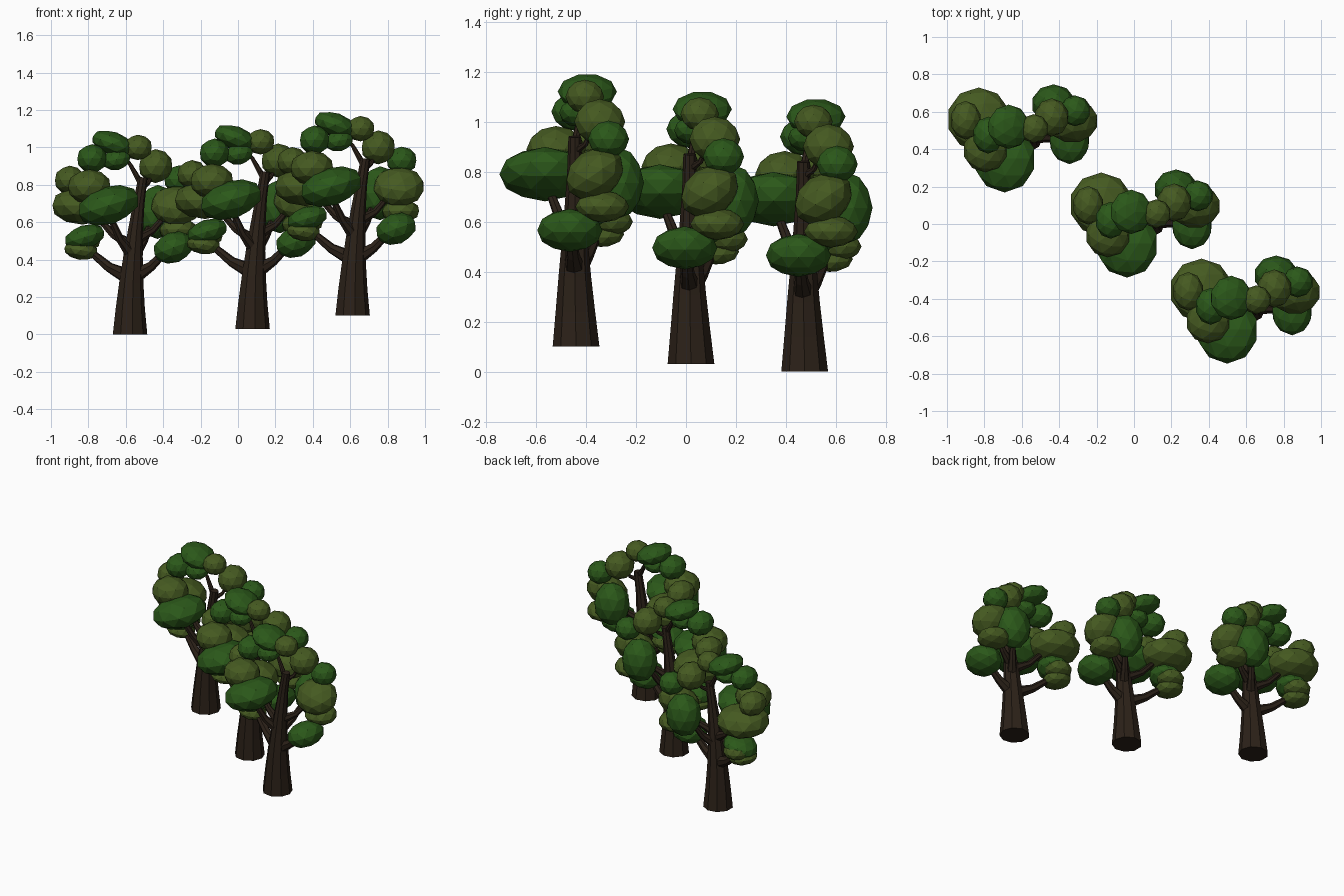
import bpy, bmesh
from math import cos, sin, pi
from mathutils import Vector, Euler, Matrix

if "Cube" in bpy.data.objects:
    bpy.data.objects.remove(bpy.data.objects["Cube"])


def material(name, r, g, b):
    m = bpy.data.materials.new(name)
    m.diffuse_color = (r, g, b, 1)
    m.use_nodes = True
    m.node_tree.nodes["Principled BSDF"].inputs["Base Color"].default_value = m.diffuse_color
    return m


BARK = material("bark", 0.024, 0.015, 0.009)
GREEN = material("green_leaves", 0.024, 0.098, 0.010)
OLIVE = material("olive_leaves", 0.060, 0.102, 0.015)
parts = {}


def finish(bm, name, mat):
    me = bpy.data.meshes.new(name)
    bmesh.ops.recalc_face_normals(bm, faces=bm.faces[:])
    bm.to_mesh(me)
    bm.free()
    me.materials.append(mat)
    parts[name] = me


def tube(name, pos, radii, sides):
    """Tapered limb along a list of points."""
    bm = bmesh.new()
    rings = []
    for i, (p, r) in enumerate(zip(pos, radii)):
        d = pos[min(i + 1, len(pos) - 1)] - pos[max(i - 1, 0)]
        if p.z == 0:
            d = Vector((0, 0, 1))
        q = Vector((0, 0, 1)).rotation_difference(d.normalized())
        angles = [2 * pi * k / sides for k in range(sides)]
        rings.append([bm.verts.new(p + q @ Vector((r * cos(a), r * sin(a), 0))) for a in angles])
    for a, b in zip(rings, rings[1:]):
        for k in range(sides):
            n = (k + 1) % sides
            bm.faces.new((a[k], a[n], b[n], b[k]))
    bm.faces.new(rings[0][::-1])
    bm.faces.new(rings[-1])
    finish(bm, name, BARK)


def trunk_point(z):
    return Vector((0.1 * z * z, -0.005 * min(1, z * 4), z))


def trunk_radius(z):
    return 0.026 + 0.069 * max(0, 1 - z / 0.8) ** 1.25


def branch(name, z, end, sag=0.03):
    """Limb leaving the trunk at height z and sweeping up to its end."""
    a, b, r = trunk_point(z), Vector(end), trunk_radius(z) * 0.7
    tube(name, [a, a.lerp(b, 0.5) - Vector((0, 0, sag)), b], [r, r * 0.6, r * 0.4], 7)


def leaf(name, mat, x, y, z, size, height, wide=1, tilt_x=0, tilt_y=0):
    """Faceted foliage clump; wide stretches it front to back."""
    bm = bmesh.new()
    bmesh.ops.create_icosphere(bm, subdivisions=2, radius=1.03)
    bm.transform(Matrix.LocRotScale(Vector((x, y, z)), Euler((tilt_x, tilt_y, 0)),
                                    Vector((size, size * wide, height))))
    finish(bm, name, mat)


# trunk and limbs
levels = [0.14 * i for i in range(7)]
tube("trunk", [trunk_point(z) for z in levels], [trunk_radius(z) for z in levels], 9)
branch("upper_left_branch", 0.8, (-.06, .03, .98), -.02)
branch("upper_right_branch", 0.78, (.14, .08, .9))
branch("low_right_branch", 0.3, (.22, -.02, .47), .02)
branch("low_left_branch", 0.3, (-.23, .09, .46), .02)
branch("front_branch", 0.42, (-.12, -.12, .66))
branch("mid_left_branch", 0.47, (-.2, .07, .66))
branch("rear_branch", 0.42, (.13, .14, .63))
branch("mid_right_branch", 0.5, (.22, .07, .67))

# crown
leaf("crown_top", GREEN, -.09, .045, 1.02, .115, .062, tilt_y=.35)
leaf("crown_top_small", OLIVE, .045, .035, 1.0, .075, .066)
leaf("crown_middle", GREEN, -.07, .01, .935, .075, .055, tilt_y=-.2)
leaf("crown_left", GREEN, -.2, 0, .94, .08, .075, wide=1.2)
leaf("crown_right", OLIVE, .14, .095, .9, .09, .088, wide=1.1)
leaf("crown_far_right", GREEN, .265, .13, .83, .08, .072)

# left side
leaf("left_large", OLIVE, -.25, .085, .69, .165, .1)
leaf("left_upper", OLIVE, -.32, .08, .825, .08, .075, wide=1.25)
leaf("left_front", OLIVE, -.215, -.08, .79, .115, .09)
leaf("left_low_green", GREEN, -.24, .1, .52, .11, .062, tilt_y=-.3)
leaf("left_low_olive", OLIVE, -.26, .1, .45, .09, .05, tilt_y=.15)
leaf("left_low_rear", OLIVE, -.24, .14, .5, .085, .055)

# front and right side
leaf("front_large", GREEN, -.112, -.125, .69, .168, .098, wide=1.05, tilt_y=-.3)
leaf("right_large", OLIVE, .25, .075, .69, .135, .095, wide=.9, tilt_x=.6)
leaf("right_rear", GREEN, .15, .165, .655, .115, .14, wide=.9)
leaf("right_low", GREEN, .235, -.025, .465, .11, .08, wide=1.15, tilt_y=-.35)
leaf("right_lower_olive", OLIVE, .26, .105, .56, .1, .062, wide=1.05)

# three copies on stepped ground
for i, place in enumerate([(-.58, .475, 0), (.075, .02, .03), (.61, -.44, .10)], 1):
    for name, me in parts.items():
        ob = bpy.data.objects.new(f"tree_{i}_{name}", me)
        ob.location = place
        bpy.context.collection.objects.link(ob)
